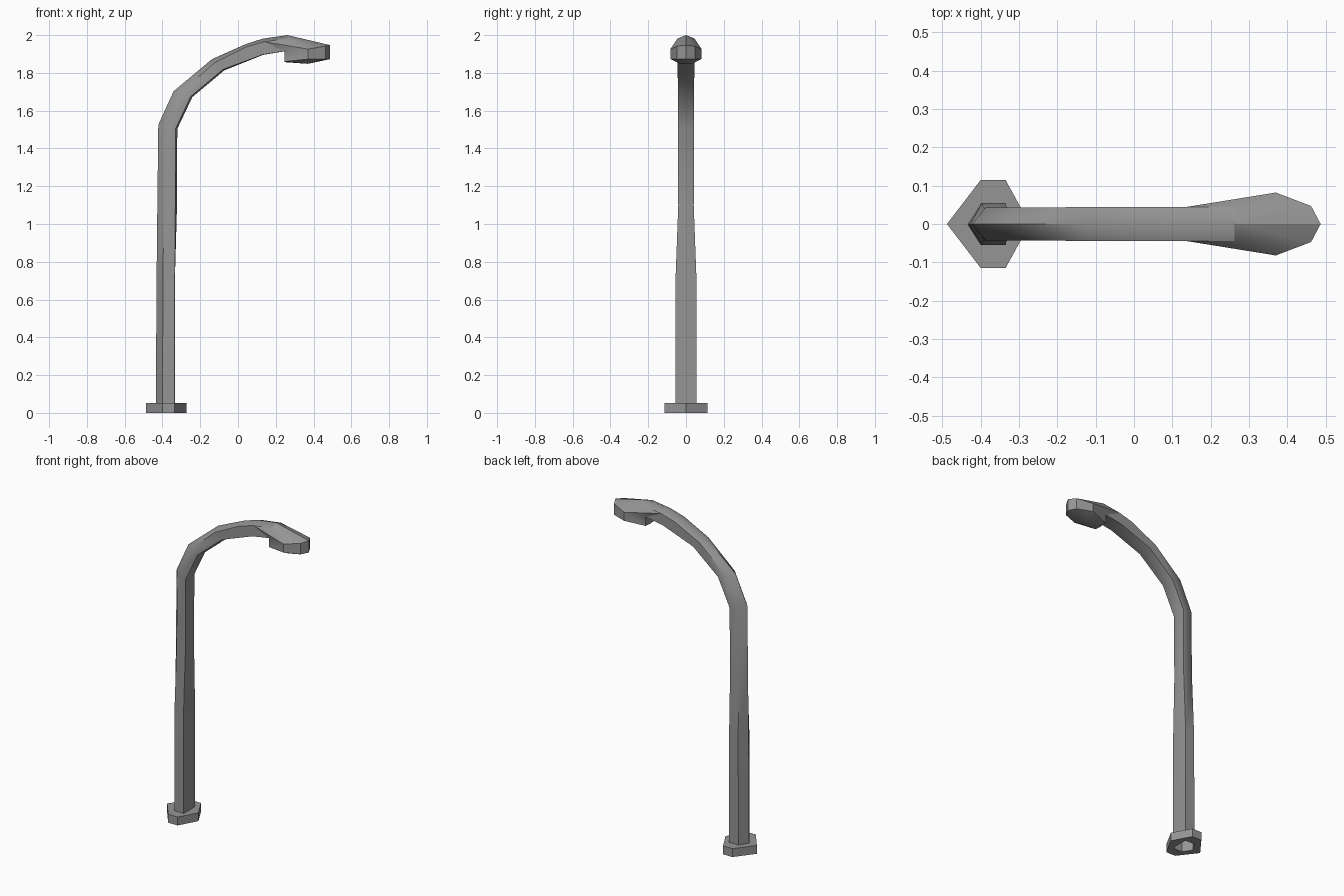
import bpy, bmesh, math

if "Cube" in bpy.data.objects:
    bpy.data.objects.remove(bpy.data.objects["Cube"], do_unlink=True)

metal = bpy.data.materials.new("grey metal")
GREY = (0.3, 0.3, 0.3, 1)
metal.diffuse_color = GREY
metal.use_nodes = True
metal.node_tree.nodes["Principled BSDF"].inputs["Base Color"].default_value = GREY


def finish(name, bm, angle):
    bmesh.ops.remove_doubles(bm, verts=bm.verts, dist=0.0005)
    bmesh.ops.recalc_face_normals(bm, faces=bm.faces)
    mesh = bpy.data.meshes.new(name)
    bm.to_mesh(mesh)
    bm.free()
    mesh.materials.append(metal)
    obj = bpy.data.objects.new(name, mesh)
    bpy.context.collection.objects.link(obj)
    bpy.ops.object.select_all(action='DESELECT')
    obj.select_set(True)
    bpy.context.view_layer.objects.active = obj
    bpy.ops.object.shade_smooth_by_angle(angle=math.radians(angle))
    return obj


def bridge(bm, a, b):
    n = len(a)
    for i in range(n):
        j = (i + 1) % n
        bm.faces.new((a[i], a[j], b[j], b[i]))


# Foot plate: six-sided ring around the pole
def foot_loop(bm, points, z):
    return [bm.verts.new((x, y, z)) for x, y in points]


outer = [(-0.488, 0), (-0.40, -0.115), (-0.335, -0.115),
         (-0.272, 0), (-0.335, 0.115), (-0.40, 0.115)]
hole = [(-0.435, 0), (-0.40, -0.055), (-0.335, -0.055),
        (-0.333, 0), (-0.335, 0.055), (-0.40, 0.055)]
bm = bmesh.new()
rings = [foot_loop(bm, p, z) for p, z in
         ((hole, 0), (outer, 0), (outer, 0.052), (hole, 0.052))]
for k in range(4):
    bridge(bm, rings[k], rings[(k + 1) % 4])
finish("foot_plate", bm, 20)

# Pole and arm: ridge, side edge and inner edge (x, z), then half width
sections = [
    ((-0.435, 0.05), (-0.40, 0.05), (-0.335, 0.05), 0.055),
    ((-0.431, 0.72), (-0.397, 0.72), (-0.335, 0.72), 0.055),
    ((-0.427, 1.10), (-0.393, 1.10), (-0.332, 1.10), 0.041),
    ((-0.422, 1.525), (-0.387, 1.515), (-0.33, 1.505), 0.043),
    ((-0.341, 1.703), (-0.305, 1.695), (-0.25, 1.675), 0.043),
    ((-0.137, 1.873), (-0.125, 1.853), (-0.08, 1.818), 0.044),
    ((0.04, 1.952), (0.045, 1.938), (0.13, 1.896), 0.045),
    ((0.13, 1.981), (0.14, 1.965), (0.20, 1.908), 0.045),
    ((0.262, 2.0), (0.262, 1.982), (0.246, 1.915), 0.045),
]
bm = bmesh.new()
loops = []
for k, (ridge, side, inner, w) in enumerate(sections):
    # The inner face is slightly crowned above the straight part
    grow = 0.15 if 1 < k < 6 else 0.02
    belly = [inner[i] + (inner[i] - side[i]) * grow for i in (0, 1)]
    pts = [(ridge, 0), (side, -w), (inner, -w), (belly, 0), (inner, w), (side, w)]
    loops.append([bm.verts.new((p[0], y, p[1])) for p, y in pts])
for a, b in zip(loops, loops[1:]):
    bridge(bm, a, b)
finish("pole_and_arm", bm, 52)

# Lamp head: one half, mirrored across the middle
P = {
    "peak": (0.262, 0, 2.0), "shoulder": (0.262, 0.045, 1.982),
    "arm_side": (0.14, 0.045, 1.965),
    "tip": (0.487, 0, 1.947), "front": (0.462, 0.047, 1.941),
    "wide": (0.37, 0.082, 1.926), "rear": (0.246, 0.045, 1.915),
    "rear_mid": (0.246, 0, 1.914),
    "tip_low": (0.487, 0, 1.873), "front_low": (0.462, 0.047, 1.873),
    "wide_low": (0.37, 0.082, 1.873), "rear_low": (0.246, 0.045, 1.860),
    "rear_mid_low": (0.246, 0, 1.857),
    "belly": (0.37, 0.03, 1.848), "belly_mid": (0.37, 0, 1.848),
}
half_faces = [
    "peak tip front shoulder", "shoulder front wide", "shoulder wide arm_side",
    "arm_side wide rear", "tip tip_low front_low front",
    "front front_low wide_low wide", "wide wide_low rear_low rear",
    "rear rear_low rear_mid_low rear_mid",
    "rear_mid_low rear_low belly belly_mid", "rear_low wide_low belly",
    "wide_low front_low belly", "front_low tip_low belly_mid belly",
]
bm = bmesh.new()
for sign in (1, -1):
    corner = {n: bm.verts.new((x, y * sign, z)) for n, (x, y, z) in P.items()}
    for names in half_faces:
        bm.faces.new([corner[n] for n in names.split()])
finish("lamp_head", bm, 28)
